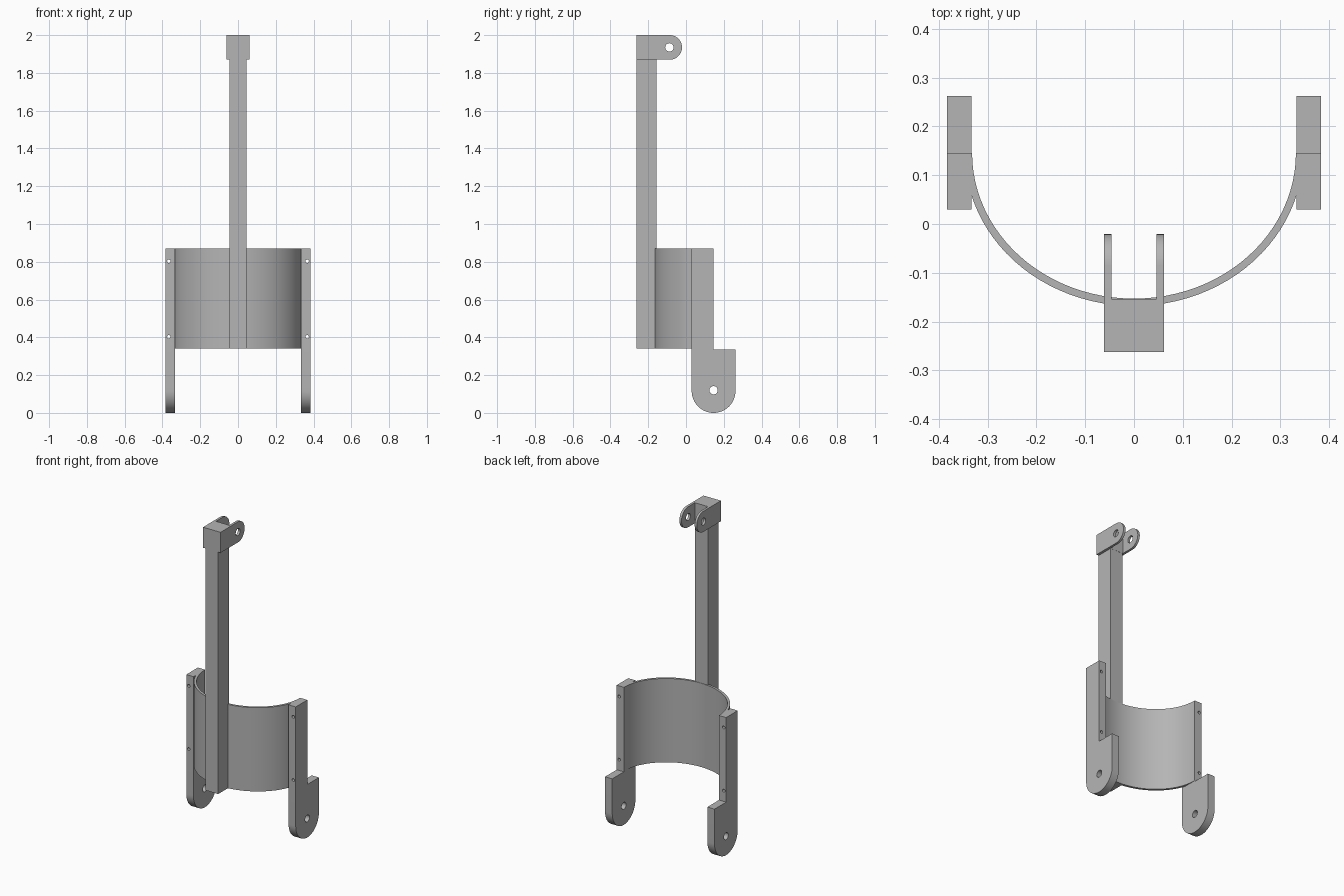
import bpy
import bmesh
import math
from mathutils import Vector

cube = bpy.data.objects.get("Cube")
if cube:
    bpy.data.objects.remove(cube, do_unlink=True)

grey = bpy.data.materials.new("plain grey")
grey.use_nodes = True
colour = (0.46, 0.46, 0.46, 1)
grey.diffuse_color = colour
grey.node_tree.nodes["Principled BSDF"].inputs["Base Color"].default_value = colour


def prism(name, outline, offset):
    """Sweep a flat outline of 3D points along an offset into a solid."""
    bm = bmesh.new()
    face = bm.faces.new([bm.verts.new(p) for p in outline])
    swept = bmesh.ops.extrude_face_region(bm, geom=[face])["geom"]
    moved = [v for v in swept if isinstance(v, bmesh.types.BMVert)]
    bmesh.ops.translate(bm, verts=moved, vec=Vector(offset))
    bmesh.ops.recalc_face_normals(bm, faces=bm.faces)
    mesh = bpy.data.meshes.new(name)
    bm.to_mesh(mesh)
    bm.free()
    mesh.materials.append(grey)
    obj = bpy.data.objects.new(name, mesh)
    bpy.context.collection.objects.link(obj)
    return obj


def box(name, x, y, z):
    outline = [(x[0], y[0], z[0]), (x[1], y[0], z[0]), (x[1], y[1], z[0]), (x[0], y[1], z[0])]
    return prism(name, outline, (0, 0, z[1] - z[0]))


def arc(cx, cy, rx, ry, start, end, steps):
    angles = [math.radians(start + (end - start) * i / steps) for i in range(steps + 1)]
    return [(cx + rx * math.cos(a), cy + ry * math.sin(a)) for a in angles]


def side_plate(name, x0, x1, yz):
    return prism(name, [(x0, y, z) for y, z in yz], (x1 - x0, 0, 0))


def drill(obj, centre, radius, axis):
    """Cut a round hole through obj along the x or y axis."""
    bpy.ops.mesh.primitive_cylinder_add(vertices=32, radius=radius, depth=0.4, location=centre)
    cutter = bpy.context.object
    cutter.hide_render = True
    if axis == "x":
        cutter.rotation_euler.y = math.pi / 2
    else:
        cutter.rotation_euler.x = math.pi / 2
    cutter.data.materials.append(grey)
    mod = obj.modifiers.new("hole", "BOOLEAN")
    mod.operation = "DIFFERENCE"
    mod.solver = "EXACT"
    mod.object = cutter
    bpy.context.view_layer.objects.active = obj
    bpy.ops.object.modifier_apply(modifier=mod.name)
    bpy.data.objects.remove(cutter, do_unlink=True)


def smooth(obj):
    bpy.ops.object.select_all(action="DESELECT")
    obj.select_set(True)
    bpy.context.view_layer.objects.active = obj
    bpy.ops.object.shade_smooth_by_angle(angle=math.radians(30))


# Curved half shell
SHELL_Z, SHELL_TOP, MID_Y = 0.34, 0.87, 0.146
outer = arc(0, MID_Y, 0.347, 0.314, 180, 360, 48)
inner = arc(0, MID_Y, 0.332, 0.299, 360, 180, 48)
shell = prism("curved_shell", [(x, y, SHELL_Z) for x, y in outer + inner],
              (0, 0, SHELL_TOP - SHELL_Z))
smooth(shell)

# Side rails with rounded feet, pivot holes and screw holes
FRONT, BACK, R = 0.03, 0.262, 0.116
rail_profile = arc(MID_Y, R, R, R, 180, 360, 32) + [
    (BACK, 0.335), (MID_Y, 0.335), (MID_Y, SHELL_TOP), (FRONT, SHELL_TOP)]
for side, label in ((1, "left"), (-1, "right")):
    rail = side_plate(label + "_rail", side * 0.333, side * 0.383, rail_profile)
    drill(rail, (side * 0.358, MID_Y, 0.12), 0.022, "x")
    for z in (0.403, 0.803):
        drill(rail, (side * 0.366, 0.09, z), 0.009, "y")
    smooth(rail)

# Upright column and its head block
box("column", (-0.045, 0.045), (-0.262, -0.155), (SHELL_Z, 1.87))
box("head_block", (-0.061, 0.061), (-0.262, -0.154), (1.87, 2.0))

# Pair of rounded lugs behind the head
lug_profile = [(-0.154, 1.87)] + arc(-0.086, 1.935, 0.065, 0.065, -90, 90, 24) + [(-0.154, 2.0)]
for side, label in ((1, "left"), (-1, "right")):
    lug = side_plate(label + "_head_lug", side * 0.046, side * 0.061, lug_profile)
    drill(lug, (side * 0.053, -0.088, 1.935), 0.022, "x")
    smooth(lug)
